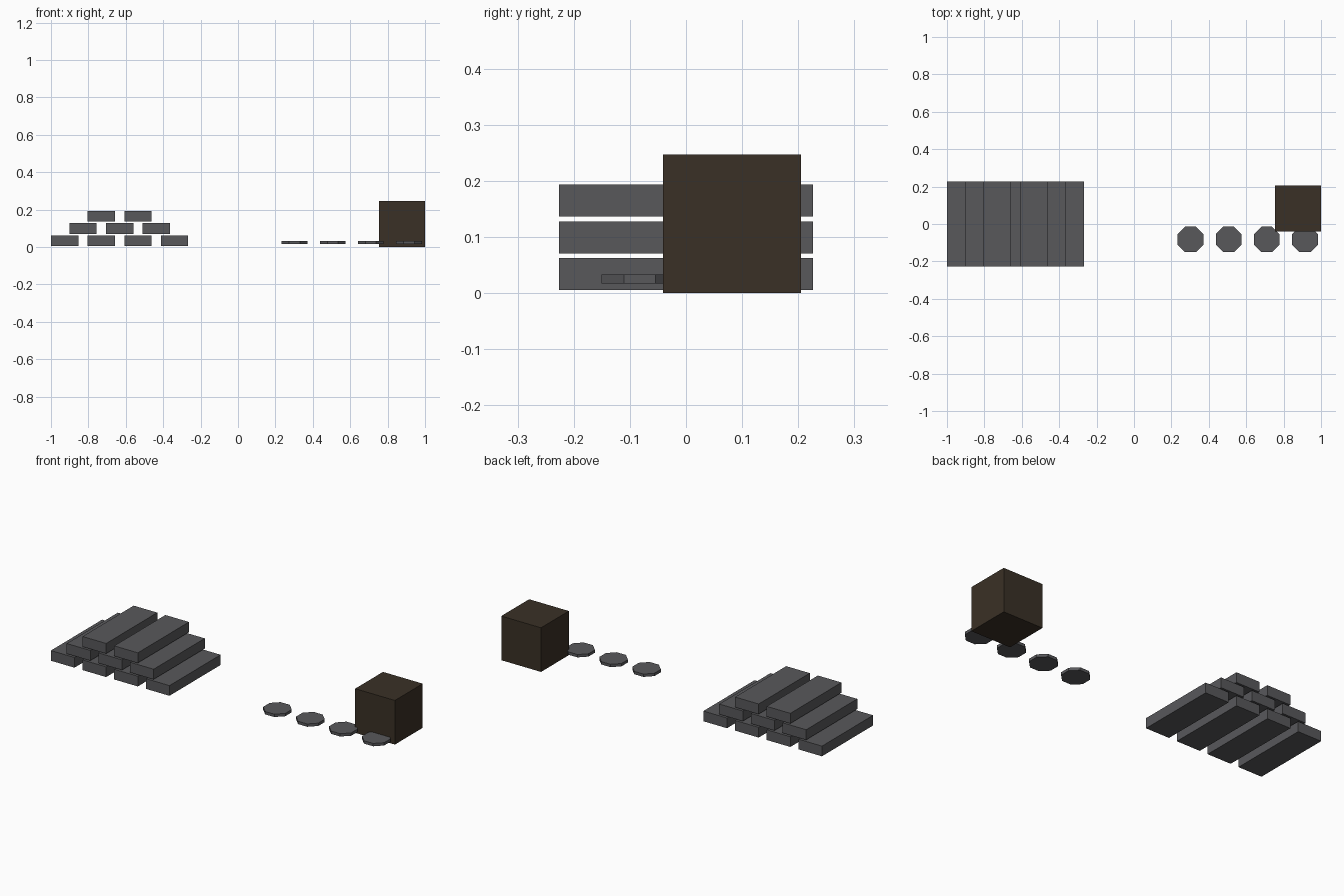
import bpy, math

if "Cube" in bpy.data.objects:
    bpy.data.objects.remove(bpy.data.objects["Cube"])


def material(name, rgb):
    m = bpy.data.materials.new(name)
    m.diffuse_color = (*rgb, 1.0)
    m.use_nodes = True
    m.node_tree.nodes["Principled BSDF"].inputs["Base Color"].default_value = m.diffuse_color
    return m


METAL = material("dark_grey_metal", (0.098, 0.098, 0.105))
WOOD = material("dark_brown", (0.042, 0.030, 0.019))


def box(name, centre, size, mat):
    bpy.ops.mesh.primitive_cube_add(size=1, location=centre)
    o = bpy.context.object
    o.name = name
    o.scale = size
    bpy.ops.object.transform_apply(location=False, rotation=False, scale=True)
    o.data.materials.append(mat)
    return o


# Stacked ingots: rows of four, three and two
BAR_W, BAR_L, BAR_H = 0.146, 0.452, 0.057
PITCH, ROW_H = 0.196, 0.0655
row_starts = [(4, -0.927), (3, -0.829), (2, -0.731)]
for row, (count, x0) in enumerate(row_starts):
    for i in range(count):
        box(f"ingot_row{row + 1}_{i + 1}",
            (x0 + i * PITCH, 0, 0.0335 + row * ROW_H),
            (BAR_W, BAR_L, BAR_H), METAL)

# Solid block
box("block", (0.877, 0.082, 0.1235), (0.246, 0.246, 0.247), WOOD)

# Row of octagonal discs, flat sides facing the axes
for i in range(4):
    bpy.ops.mesh.primitive_cylinder_add(
        vertices=8, radius=0.0685 / math.cos(math.pi / 8), depth=0.016,
        location=(0.302 + i * 0.204, -0.0825, 0.025),
        rotation=(0, 0, math.pi / 8))
    disc = bpy.context.object
    disc.name = f"disc_{i + 1}"
    disc.data.materials.append(METAL)
